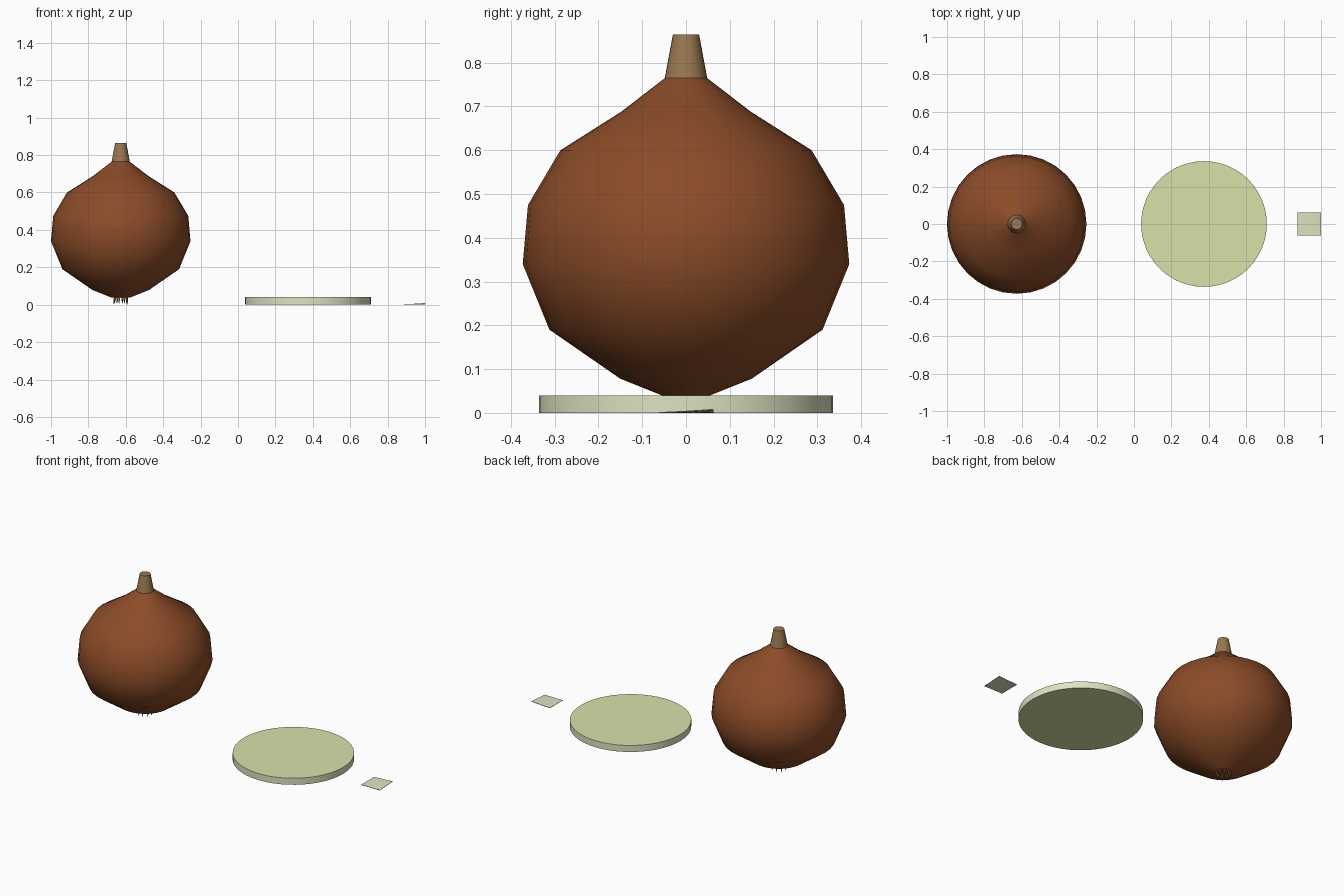
import bpy, bmesh, math

if "Cube" in bpy.data.objects:
    bpy.data.objects.remove(bpy.data.objects["Cube"])


def material(name, rgb):
    m = bpy.data.materials.new(name)
    m.diffuse_color = (*rgb, 1)
    m.use_nodes = True
    m.node_tree.nodes["Principled BSDF"].inputs["Base Color"].default_value = m.diffuse_color
    return m


SKIN = material("russet skin", (0.26, 0.072, 0.021))
STEM = material("dry tan", (0.32, 0.185, 0.082))
FLESH = material("pale green flesh", (0.71, 0.75, 0.40))
RIM = material("pale rim", (0.73, 0.775, 0.54))


def finish(bm, name, mats, smooth=True, loc=(0, 0, 0)):
    bmesh.ops.recalc_face_normals(bm, faces=bm.faces)
    me = bpy.data.meshes.new(name)
    for f in bm.faces:
        f.smooth = smooth
    bm.to_mesh(me)
    bm.free()
    ob = bpy.data.objects.new(name, me)
    ob.location = loc
    for m in mats:
        me.materials.append(m)
    bpy.context.collection.objects.link(ob)
    return ob


def lathe(name, profile, sides, mats, loc, flat_caps=True):
    """Revolve (radius, z) points about z and cap both ends."""
    bm = bmesh.new()
    rings = []
    for r, z in profile:
        rings.append([bm.verts.new((r * math.cos(2 * math.pi * i / sides),
                                    r * math.sin(2 * math.pi * i / sides), z))
                      for i in range(sides)])
    for a, b in zip(rings, rings[1:]):
        for i in range(sides):
            j = (i + 1) % sides
            bm.faces.new((a[i], a[j], b[j], b[i]))
    caps = [bm.faces.new(rings[0][::-1]), bm.faces.new(rings[-1])]
    if len(mats) > 1:
        for f in caps:
            f.material_index = 1
    ob = finish(bm, name, mats, True, loc)
    if flat_caps:
        for p in ob.data.polygons:
            if len(p.vertices) == sides:
                p.use_smooth = False
    return ob


CX = -0.627

# Onion bulb
lathe("onion_bulb",
      [(0.05, 0.038), (0.15, 0.078), (0.312, 0.19), (0.373, 0.34), (0.361, 0.475),
       (0.287, 0.60), (0.148, 0.688), (0.048, 0.765)], 32, [SKIN], (CX, 0, 0))

# Dry stem
lathe("onion_stem", [(0.049, 0.762), (0.03, 0.864)], 24, [STEM], (CX, 0, 0))

# Little roots under the bulb
bm = bmesh.new()
for k in range(8):
    a = 2 * math.pi * (k + 0.3) / 8
    c = (0.034 * math.cos(a), 0.034 * math.sin(a))
    top = [bm.verts.new((c[0] + 0.007 * math.cos(t * math.pi / 3),
                         c[1] + 0.007 * math.sin(t * math.pi / 3), 0.045)) for t in range(6)]
    tip = bm.verts.new((c[0] * 1.15, c[1] * 1.15, 0.0))
    bm.faces.new(top)
    for t in range(6):
        bm.faces.new((top[t], top[(t + 1) % 6], tip))
finish(bm, "roots", [STEM], True, (CX, 0, 0))

# Round slice: pale rim with green faces
lathe("onion_slice", [(0.336, 0.0), (0.336, 0.04)], 48, [RIM, FLESH], (0.374, 0, 0))

# Small thin flake with one lifted corner
bm = bmesh.new()
bmesh.ops.create_grid(bm, x_segments=4, y_segments=4, size=0.0625)
for v in bm.verts:
    u, w = v.co.x / 0.0625, v.co.y / 0.0625
    v.co.z = 0.002 + 0.007 * max(0, (u + 1) * (w + 1) / 4) ** 1.3
base = bm.faces[:] if bm.faces else []
res = bmesh.ops.extrude_face_region(bm, geom=base)
for g in res["geom"]:
    if isinstance(g, bmesh.types.BMVert):
        g.co.z -= 0.002
finish(bm, "onion_flake", [RIM], False, (0.9375, 0, 0))
